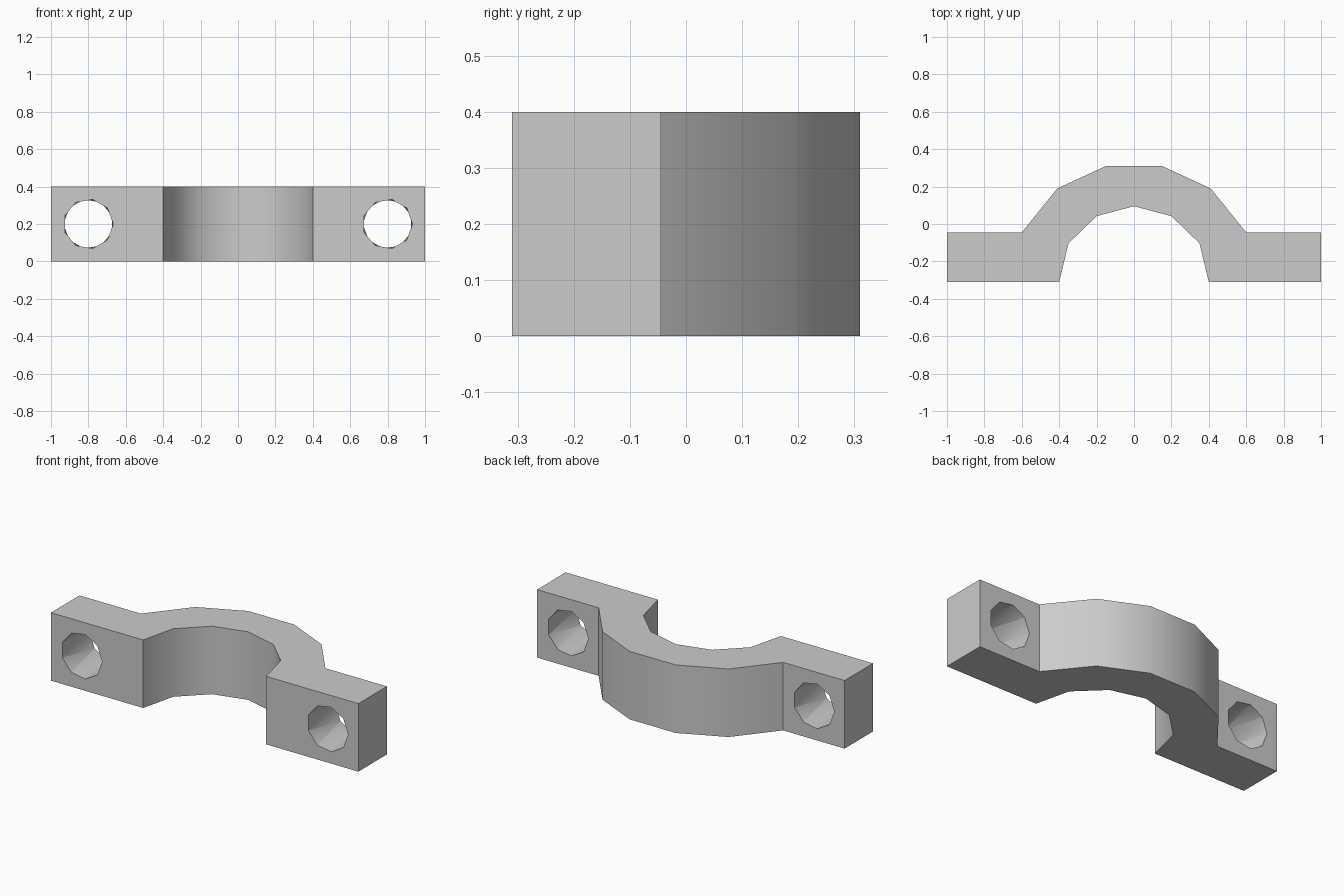
import bpy, bmesh, math

cube = bpy.data.objects.get("Cube")
if cube:
    bpy.data.objects.remove(cube, do_unlink=True)

HEIGHT = 0.4
HOLE_X, HOLE_R, SIDES = 0.8, 0.133, 9
FRONT_Y, FLANGE_Y = -0.31, -0.045

grey = bpy.data.materials.new("plain grey")
grey.use_nodes = True
colour = (0.6, 0.6, 0.6, 1)
grey.diffuse_color = colour
grey.node_tree.nodes["Principled BSDF"].inputs["Base Color"].default_value = colour


def make_object(name, bm):
    bmesh.ops.recalc_face_normals(bm, faces=bm.faces)
    mesh = bpy.data.meshes.new(name)
    bm.to_mesh(mesh)
    bm.free()
    mesh.materials.append(grey)
    obj = bpy.data.objects.new(name, mesh)
    bpy.context.collection.objects.link(obj)
    return obj


# Clamp body: half outline, mirrored and extruded upward
outer = [(1, FRONT_Y), (1, FLANGE_Y), (0.6, FLANGE_Y), (0.41, 0.19), (0.15, 0.31)]
inner = [(0.0, 0.095), (0.2, 0.042), (0.35, -0.103), (0.4, FRONT_Y)]
mirrored = lambda points: [(-x, y) for x, y in reversed(points)]
outline = outer + mirrored(outer) + mirrored(inner[1:])[:1]
outline += mirrored(inner[1:])[1:] + inner

bm = bmesh.new()
base = bm.faces.new([bm.verts.new((x, y, 0)) for x, y in outline])
top = bmesh.ops.extrude_face_region(bm, geom=[base])["geom"]
bmesh.ops.translate(bm, vec=(0, 0, HEIGHT),
                    verts=[v for v in top if isinstance(v, bmesh.types.BMVert)])
clamp = make_object("clamp_body", bm)


# Bolt hole cutters: the two rims are turned half a step from each other
def bolt_hole(name, x):
    bm = bmesh.new()
    rims = []
    for y, turn in ((FRONT_Y - 0.002, 0), (FLANGE_Y + 0.002, 0.5)):
        angles = [math.tau * (i + turn) / SIDES for i in range(SIDES)]
        rims.append([bm.verts.new((x + HOLE_R * math.cos(a), y,
                                   HEIGHT / 2 + HOLE_R * math.sin(a))) for a in angles])
        bm.faces.new(rims[-1])
    front, back = rims
    for i in range(SIDES):
        j = (i + 1) % SIDES
        bm.faces.new((front[i], front[j], back[i]))
        bm.faces.new((front[j], back[j], back[i]))
    cutter = make_object(name, bm)
    cutter.hide_render = True
    return cutter


bpy.context.view_layer.objects.active = clamp
clamp.select_set(True)
for side, x in (("left", HOLE_X), ("right", -HOLE_X)):
    cutter = bolt_hole(side + "_hole_cutter", x)
    cut = clamp.modifiers.new(side + "_hole", 'BOOLEAN')
    cut.operation, cut.solver, cut.object = 'DIFFERENCE', 'EXACT', cutter
    bpy.ops.object.modifier_apply(modifier=cut.name)
    bpy.data.objects.remove(cutter, do_unlink=True)

# Smooth arch with crisp corners
bpy.ops.object.shade_smooth_by_angle(angle=math.radians(40))
